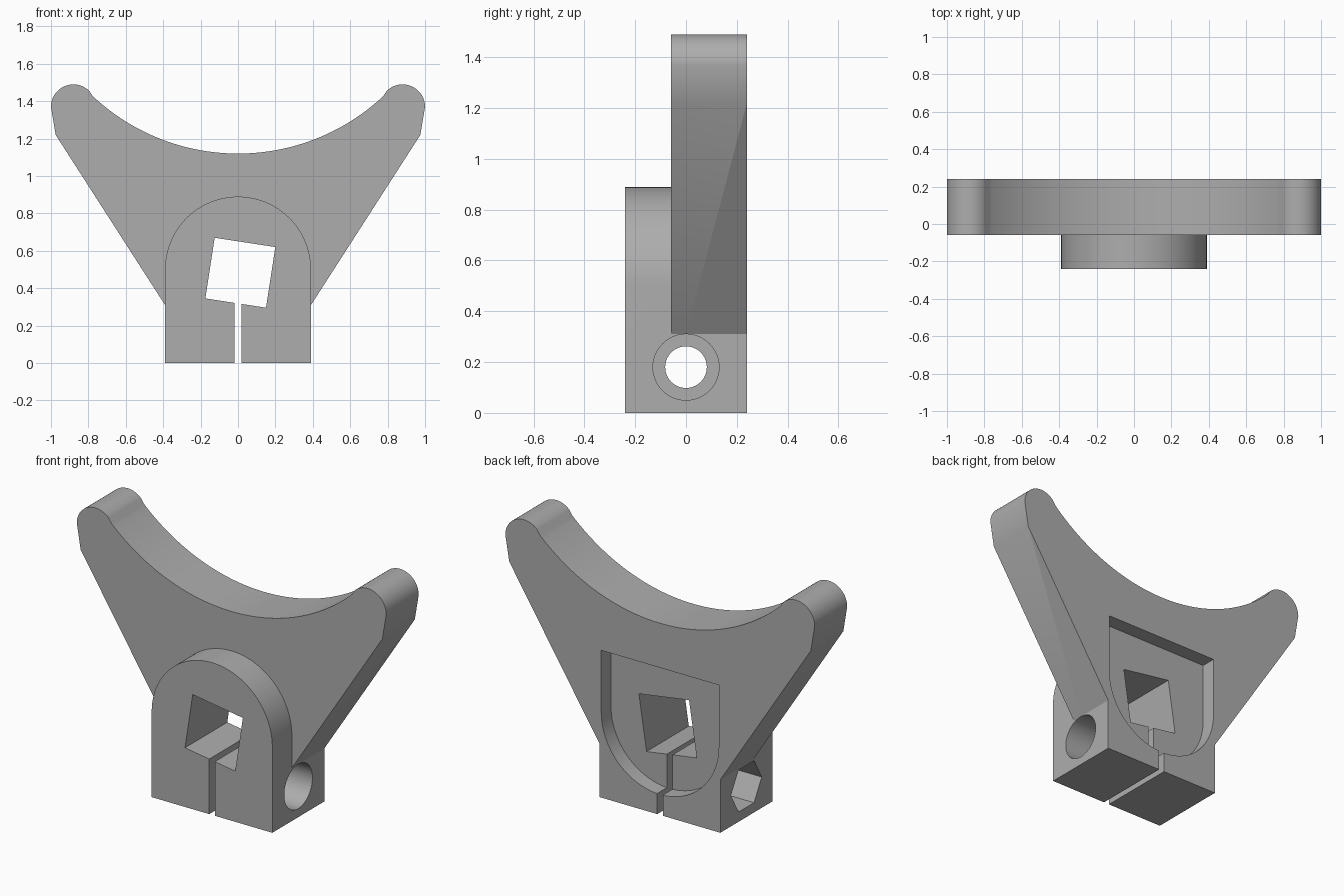
import bpy, bmesh
from math import sin, cos, pi, radians, asin, atan2
from mathutils import Vector

cube = bpy.data.objects.get("Cube")
if cube:
    bpy.data.objects.remove(cube)

grey = bpy.data.materials.new("plain grey")
grey.use_nodes = True
grey.diffuse_color = (0.42, 0.42, 0.42, 1)
grey.node_tree.nodes["Principled BSDF"].inputs["Base Color"].default_value = grey.diffuse_color


def arc(cx, cz, r, start, end, steps):
    """Points on a circle between two angles in radians."""
    angles = [start + (end - start) * i / steps for i in range(steps + 1)]
    return [(cx + r * cos(a), cz + r * sin(a)) for a in angles]


def prism(name, profile, lo, hi, axis="y"):
    """Extrude a profile along y (points are x, z) or along x (points are y, z)."""
    place = (lambda p, d: (p[0], d, p[1])) if axis == "y" else (lambda p, d: (d, p[0], p[1]))
    bm = bmesh.new()
    face = bm.faces.new([bm.verts.new(place(p, lo)) for p in profile])
    moved = bmesh.ops.extrude_face_region(bm, geom=[face])["geom"]
    shift = Vector((0, hi - lo, 0)) if axis == "y" else Vector((hi - lo, 0, 0))
    bmesh.ops.translate(bm, vec=shift, verts=[v for v in moved if isinstance(v, bmesh.types.BMVert)])
    bmesh.ops.recalc_face_normals(bm, faces=bm.faces)
    mesh = bpy.data.meshes.new(name)
    bm.to_mesh(mesh)
    bm.free()
    mesh.materials.append(grey)
    obj = bpy.data.objects.new(name, mesh)
    bpy.context.collection.objects.link(obj)
    return obj


def combine(target, tool, operation):
    """Apply a boolean and drop the tool object."""
    mod = target.modifiers.new(tool.name, "BOOLEAN")
    mod.object, mod.operation, mod.solver = tool, operation, "EXACT"
    bpy.context.view_layer.objects.active = target
    bpy.ops.object.modifier_apply(modifier=mod.name)
    bpy.data.objects.remove(tool)


HALF = 0.39         # half width of the clamp block
ARCH_Z = 0.5        # centre height of the arch
BOLT_Z = 0.18       # height of the cross bolt

# Cradle plate: right half of the outline, then its mirror image
tip = arc(0.88, 1.37, 0.12, 0, atan2(0.085, -0.083), 24)
sweep = asin(0.797 / 1.135)
saddle = arc(0, 2.255, 1.135, -pi / 2 + sweep, -pi / 2, 32)
half = [(HALF, 0), (HALF, 0.31), (0.975, 1.22)] + tip + saddle[1:]
outline = half + [(-x, z) for x, z in reversed(half[:-1])]
bracket = prism("cradle_bracket", outline, -0.06, 0.24)

# Arched clamp boss on the front
arch = [(-HALF, 0), (HALF, 0)] + arc(0, ARCH_Z, HALF, 0, pi, 48)
combine(bracket, prism("clamp_boss", arch, -0.24, 0), "UNION")

# Shallow pocket in the back, with a square top and round bottom
pocket = [(0.38, 0.86), (-0.38, 0.86)] + arc(0, ARCH_Z, 0.38, pi, 2 * pi, 48)
combine(bracket, prism("back_pocket", pocket, 0.15, 0.3), "DIFFERENCE")

# Tilted square socket and the clamping slot below it
turn = radians(45 - 8.7)
socket = arc(0.0125, 0.483, 0.232, turn, turn + 1.5 * pi, 3)
combine(bracket, prism("square_socket", socket, -0.4, 0.4), "DIFFERENCE")
slot = [(-0.018, -0.1), (0.018, -0.1), (0.018, 0.4), (-0.018, 0.4)]
combine(bracket, prism("clamp_slot", slot, -0.4, 0.4), "DIFFERENCE")

# Cross bolt hole, round head recess on one side, hexagonal nut recess on the other
for name, radius, sides, lo, hi in (
    ("bolt_hole", 0.082, 40, -0.5, 0.5),
    ("head_recess", 0.13, 48, 0.19, 0.5),
    ("nut_recess", 0.142, 6, -0.5, -0.19),
):
    ring = arc(0, BOLT_Z, radius, 0, 2 * pi, sides)[:-1]
    combine(bracket, prism(name, ring, lo, hi, "x"), "DIFFERENCE")

# Smooth the curved walls and keep the edges crisp
bpy.ops.object.select_all(action="DESELECT")
bracket.select_set(True)
bpy.context.view_layer.objects.active = bracket
bpy.ops.object.shade_smooth_by_angle(angle=radians(25))
